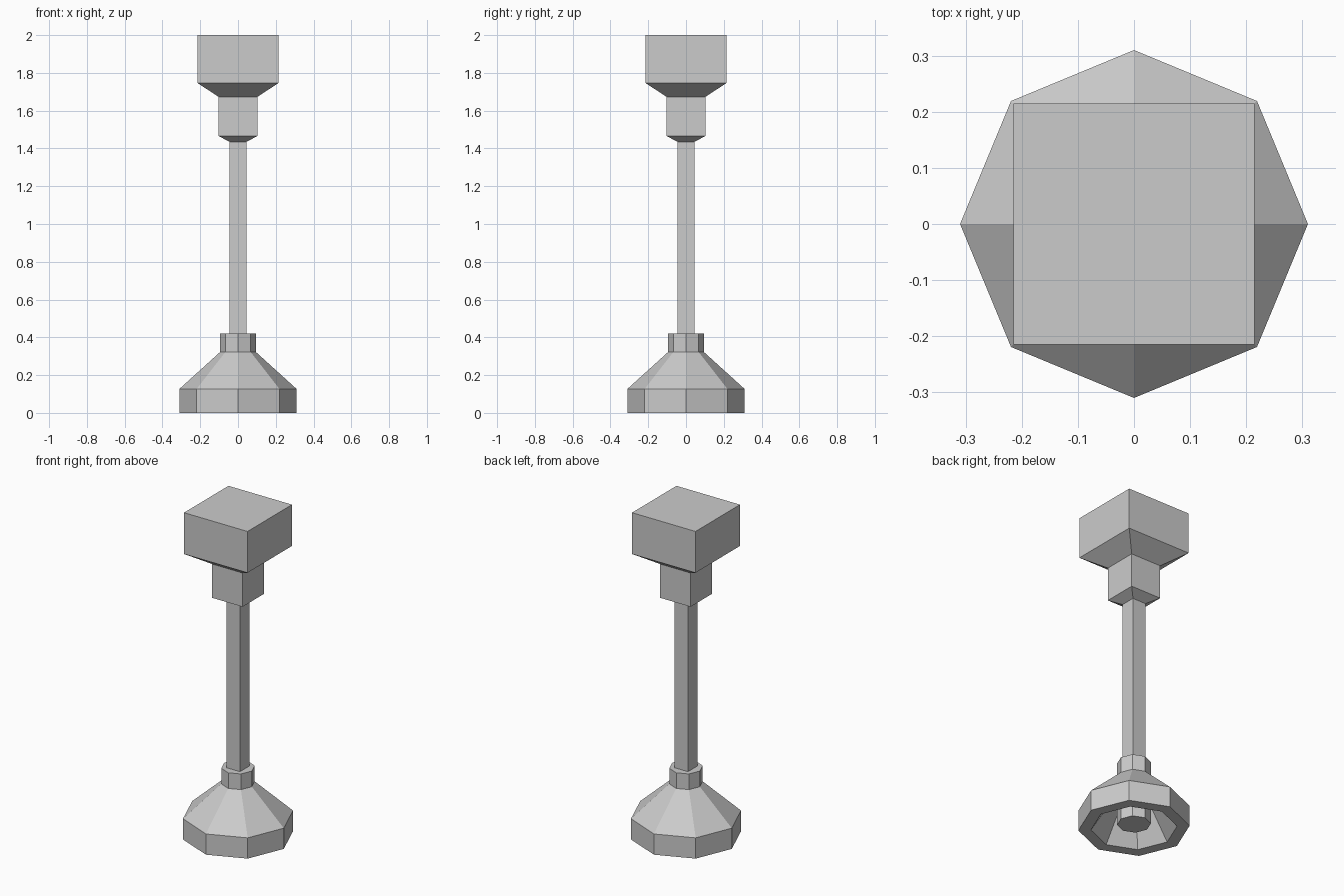
import bpy, bmesh, math

if "Cube" in bpy.data.objects:
    bpy.data.objects.remove(bpy.data.objects["Cube"])


def lathe(name, profile, sides, turn=0.0, cap=True):
    """Stack flat-sided rings of (radius, z); close the ends or join them into a loop."""
    bm = bmesh.new()
    rings = []
    for r, z in profile:
        rings.append([bm.verts.new((r * math.cos(turn + 2 * math.pi * i / sides),
                                    r * math.sin(turn + 2 * math.pi * i / sides), z))
                      for i in range(sides)])
    pairs = list(zip(rings, rings[1:]))
    if cap:
        bm.faces.new(rings[0][::-1])
        bm.faces.new(rings[-1])
    else:
        pairs.append((rings[-1], rings[0]))
    for a, b in pairs:
        for i in range(sides):
            j = (i + 1) % sides
            bm.faces.new((a[i], a[j], b[j], b[i]))
    bmesh.ops.recalc_face_normals(bm, faces=bm.faces)
    mesh = bpy.data.meshes.new(name)
    bm.to_mesh(mesh)
    bm.free()
    obj = bpy.data.objects.new(name, mesh)
    bpy.context.collection.objects.link(obj)
    return obj


def square(half_profile):
    """Convert half widths of a square section to corner radii."""
    return [(h * math.sqrt(2), z) for h, z in half_profile]


# Hollow octagonal foot, open underneath
lathe("base_shell", [(0.24, 0), (0.31, 0), (0.31, 0.127), (0.094, 0.323), (0.094, 0.225)],
      8, cap=False)

# Collar that holds the rod and reaches down inside the foot
lathe("collar", [(0.094, 0.025), (0.094, 0.419)], 8)

# Square rod
lathe("rod", square([(0.045, 0.40), (0.045, 1.44)]), 4, math.pi / 4)

# Stepped square head with tapered undersides
lathe("head", square([(0.045, 1.435), (0.103, 1.466), (0.103, 1.673),
                      (0.215, 1.747), (0.215, 2.0)]), 4, math.pi / 4)
